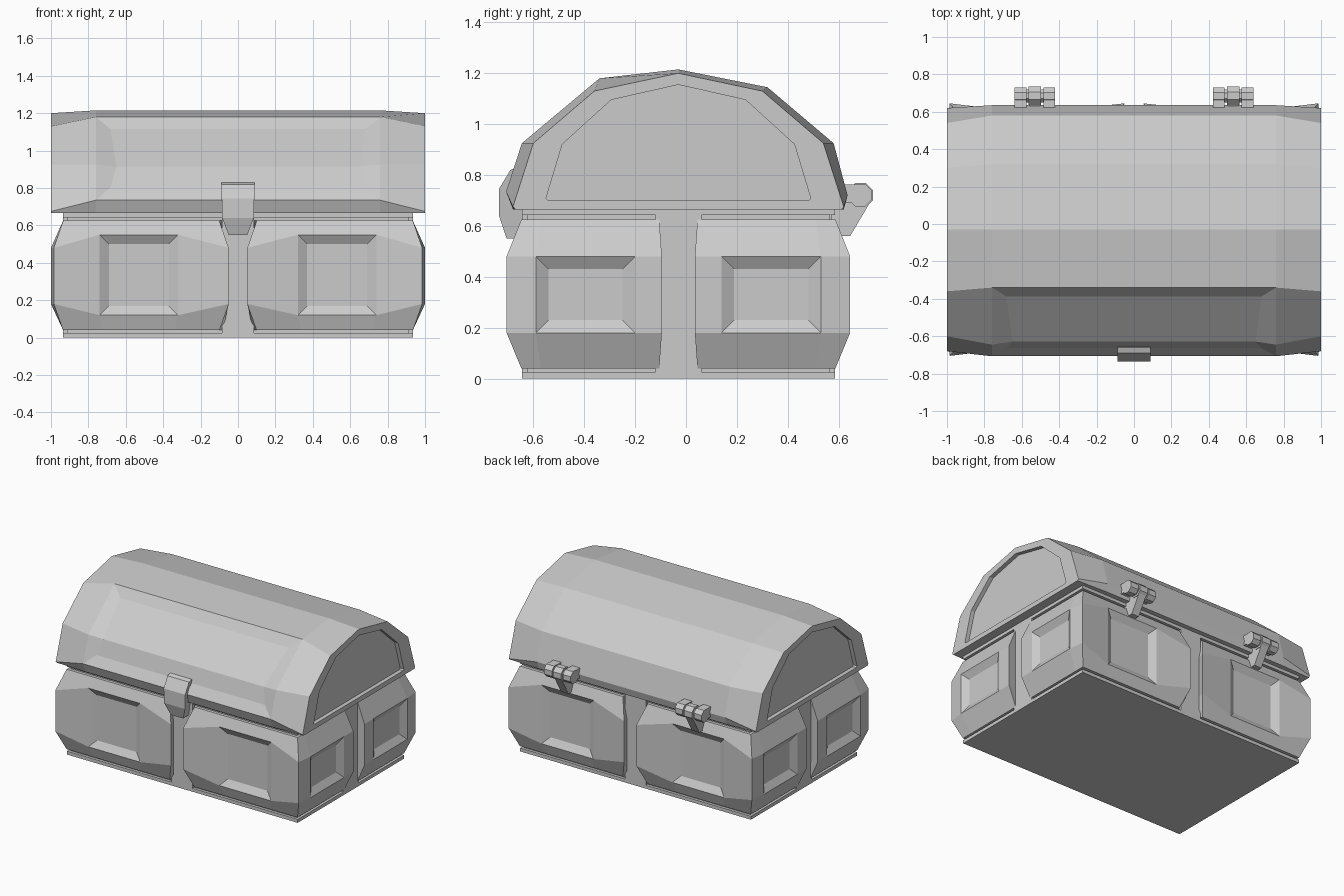
import bpy, bmesh, math
from mathutils import Vector

if "Cube" in bpy.data.objects:
    bpy.data.objects.remove(bpy.data.objects["Cube"])

CY = -0.03  # centre of the chest body in y
grey = bpy.data.materials.new("plain_grey")
grey.diffuse_color = (0.6, 0.6, 0.6, 1)
grey.use_nodes = True
grey.node_tree.nodes["Principled BSDF"].inputs["Base Color"].default_value = grey.diffuse_color


def finish(name, bm):
    bmesh.ops.recalc_face_normals(bm, faces=bm.faces[:])
    me = bpy.data.meshes.new(name)
    bm.to_mesh(me)
    bm.free()
    me.materials.append(grey)
    ob = bpy.data.objects.new(name, me)
    bpy.context.collection.objects.link(ob)
    return ob


def loft(rings):
    """Skin a list of equal-length point rings and cap both ends."""
    bm = bmesh.new()
    vs = [[bm.verts.new(p) for p in r] for r in rings]
    n = len(rings[0])
    for a, b in zip(vs, vs[1:]):
        for i in range(n):
            j = (i + 1) % n
            bm.faces.new((a[i], a[j], b[j], b[i]))
    bm.faces.new(vs[0])
    bm.faces.new(vs[-1])
    bmesh.ops.recalc_face_normals(bm, faces=bm.faces[:])
    return bm


def box(name, x0, x1, y0, y1, z0, z1):
    plan = [(x0, y0), (x1, y0), (x1, y1), (x0, y1)]
    return finish(name, loft([[(x, y, z) for x, y in plan] for z in (z0, z1)]))


# Body core, rims and straps
box("body_core", -0.915, 0.915, CY - 0.595, CY + 0.595, 0.005, 0.68)
box("bottom_rim", -0.935, 0.935, CY - 0.615, CY + 0.615, 0, 0.025)
box("top_rim", -0.935, 0.935, CY - 0.615, CY + 0.615, 0.642, 0.675)
for s, side in ((-1, "front"), (1, "back")):
    ys = sorted((CY + s * 0.58, CY + s * 0.615))
    box(side + "_strap", -0.085, 0.085, ys[0], ys[1], 0.01, 0.66)
for s, side in ((-1, "left"), (1, "right")):
    xs = sorted((s * 0.9, s * 0.935))
    box(side + "_strap", xs[0], xs[1], CY - 0.09, CY + 0.09, 0.01, 0.66)

# Four bulging corner panels with dented faces
OUT = [(0.05, 0.675), (0.32, 0.645), (0.74, 0.645), (0.985, 0.675),
       (1.0, 0.56), (1.0, 0.17), (1.0, 0.065), (0.90, 0.085), (0.08, 0.585)]
EDGE = [(0.10, 0.617), (0.34, 0.617), (0.72, 0.617), (0.935, 0.617),
        (0.935, 0.54), (0.935, 0.19), (0.935, 0.075), (0.90, 0.085), (0.08, 0.585)]
for sx in (-1, 1):
    for sy in (-1, 1):
        def ring(plan, z, dz=0):
            return [(sx * x, CY + sy * y, z + (dz if i in (1, 2) else 0))
                    for i, (x, y) in enumerate(plan)]
        bm = loft([ring(EDGE, 0.04), ring(OUT, 0.18, -0.06),
                   ring(OUT, 0.48, 0.07), ring(EDGE, 0.625)])
        dents = []
        for f in bm.faces:
            c = f.calc_center_median()
            if 0.3 < c.z < 0.37 and len(f.verts) == 4:
                front = abs(abs(c.x) - 0.53) < 0.02 and abs(c.y - CY) > 0.62
                end = abs(c.x) > 0.995 and abs(abs(c.y - CY) - 0.365) < 0.02
                if front or end:
                    dents.append(f)
        bmesh.ops.inset_individual(bm, faces=dents, thickness=0.07, depth=-0.03)
        finish("corner_panel", bm)

# Domed lid: lofted along x, with recessed ends and a shallow front dent
END = [(-0.64, 0.665), (-0.65, 0.675), (-0.57, 0.925), (-0.33, 1.13), (0, 1.2),
       (0.33, 1.13), (0.57, 0.925), (0.65, 0.675), (0.64, 0.665)]
MID = [(-0.65, 0.665), (-0.677, 0.735), (-0.615, 0.925), (-0.31, 1.18), (0, 1.215),
       (0.35, 1.145), (0.61, 0.925), (0.665, 0.72), (0.65, 0.665)]
INNER = [(y * 0.8, 0.7 + (z - 0.665) * 0.85) for y, z in END]
half = [(0.97, INNER), (1.0, INNER), (1.0, END), (0.76, MID)]
sections = [(-x, p) for x, p in half] + half[::-1]
bm = loft([[(x, CY + y, z) for y, z in p] for x, p in sections])
dent = []
for f in bm.faces:
    c = f.calc_center_median()
    if abs(c.x) < 0.1 and c.y < -0.4 and c.z > 0.76:
        dent.append(f)
bmesh.ops.inset_region(bm, faces=dent, thickness=0.11, depth=-0.02)
finish("lid", bm)

# Front clasp, tapering downwards
prof = [(-0.66, 0.83, 0.087), (-0.69, 0.82, 0.087), (-0.735, 0.745, 0.087),
        (-0.735, 0.64, 0.085), (-0.705, 0.55, 0.05), (-0.63, 0.55, 0.05),
        (-0.63, 0.70, 0.087)]
finish("clasp", loft([[(s * w, y, z) for y, z, w in prof] for s in (-1, 1)]))


# Back hinges: barrel knuckles, lid leaf and body leaf
def barrel(name, x0, x1, r):
    pts = [(0.685 + r * math.cos(a * math.pi / 4 + math.pi / 8),
            0.72 + r * math.sin(a * math.pi / 4 + math.pi / 8)) for a in range(8)]
    finish(name, loft([[(x, y, z) for y, z in pts] for x in (x0, x1)]))


leaf = [(0.57, 0.70), (0.685, 0.765), (0.728, 0.70), (0.645, 0.56), (0.57, 0.56)]
for s in (-1, 1):
    hx = s * 0.53
    barrel("hinge_pin", hx - 0.08, hx + 0.08, 0.038)
    barrel("hinge_middle_knuckle", hx - 0.033, hx + 0.033, 0.053)
    finish("hinge_body_leaf", loft([[(hx + t * 0.03, y, z) for y, z in leaf]
                                    for t in (-1, 1)]))
    for t in (-1, 1):
        a, b = sorted((hx + t * 0.045, hx + t * 0.108))
        barrel("hinge_outer_knuckle", a, b, 0.049)
        box("hinge_lid_leaf", a, b, 0.58, 0.685, 0.69, 0.763)
